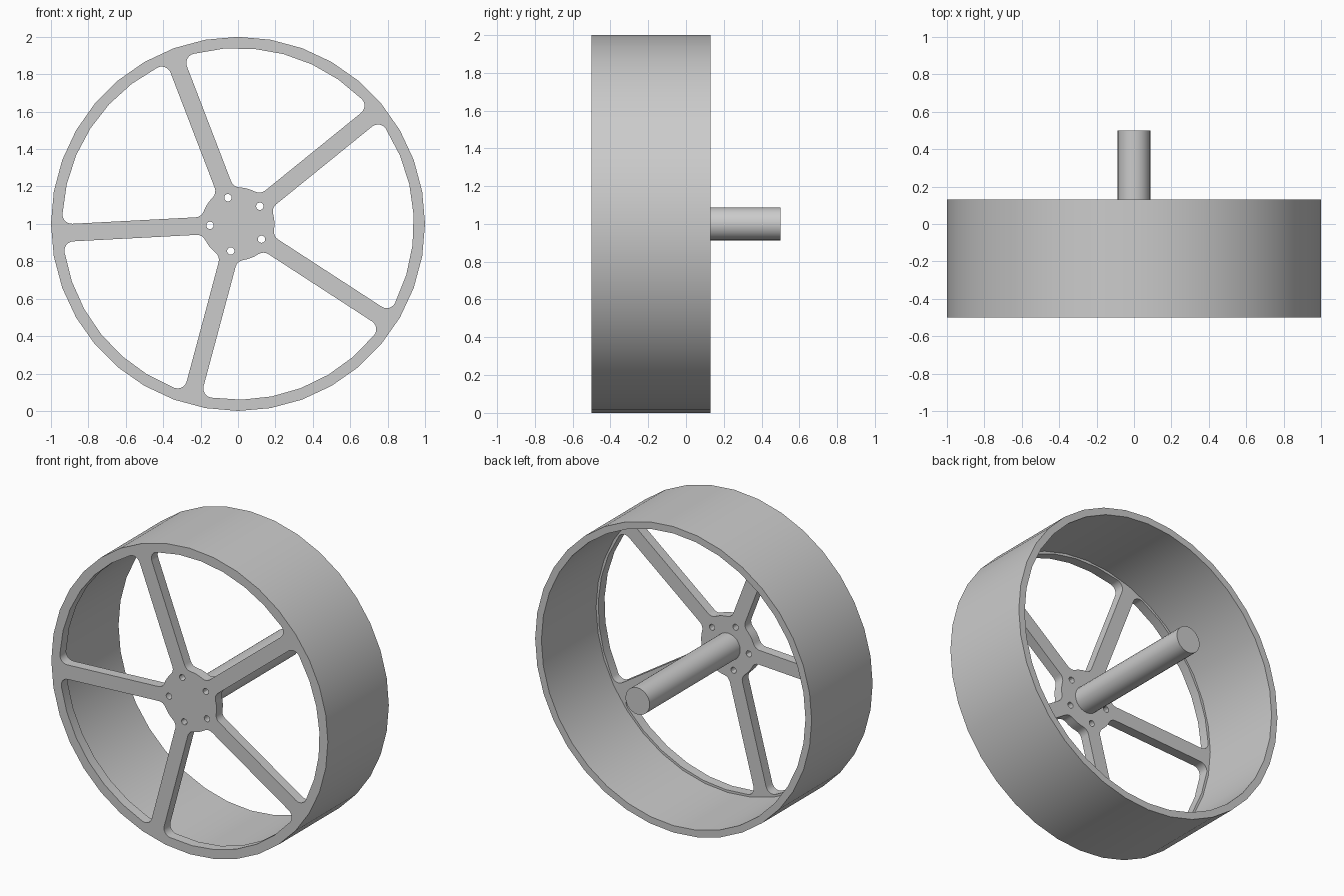
import bpy, bmesh, math
from mathutils import Vector, Matrix

cube = bpy.data.objects.get("Cube")
if cube:
    bpy.data.objects.remove(cube, do_unlink=True)

SPOKES = 5
SPOKE_ANGLE = math.radians(39)
STEP = math.tau / SPOKES
RIM, LIP, BORE = 1.0, 0.94, 0.955     # outer rim, window edge, barrel inside
HUB, HALF = 0.195, 0.047              # hub radius, half spoke width
FILLET = 0.05
FRONT, BACK, THICK = -0.5, 0.13, 0.065
AXLE_R, AXLE_END = 0.0875, 0.5
CENTRE = Vector((0, 0, 1))

metal = bpy.data.materials.new("grey metal")
metal.use_nodes = True
grey = (0.6, 0.6, 0.6, 1)
metal.diffuse_color = grey
metal.node_tree.nodes["Principled BSDF"].inputs["Base Color"].default_value = grey


def arc(cx, cy, r, a0, a1, n):
    """Points along an arc, both ends included."""
    return [Vector((cx + r * math.cos(a0 + (a1 - a0) * i / n),
                    cy + r * math.sin(a0 + (a1 - a0) * i / n))) for i in range(n + 1)]


def circle(cx, cy, r, n):
    return arc(cx, cy, r, 0, math.tau, n)[:-1]


def turn(points, angle):
    rot = Matrix.Rotation(angle, 2)
    return [rot @ p for p in points]


def window():
    """Rounded opening between a spoke along +x and the next one."""
    v = HALF + FILLET
    inner, outer = HUB + FILLET, LIP - FILLET
    a_in, a_out = math.asin(v / inner), math.asin(v / outer)
    half = arc(0, 0, HUB, STEP / 2, a_in, 2)[:-1]
    half += arc(inner * math.cos(a_in), v, FILLET, math.pi + a_in, 1.5 * math.pi, 4)
    half += arc(outer * math.cos(a_out), v, FILLET, -math.pi / 2, a_out, 6)
    half += arc(0, 0, LIP, a_out, STEP / 2, 3)[1:]
    # mirror across the middle of the opening
    c, s = math.cos(STEP), math.sin(STEP)
    flip = Matrix(((c, s), (s, -c)))
    return half + [flip @ p for p in reversed(half[1:-1])]


def finish(obj):
    """Weld, fix normals, colour and smooth one part."""
    bm = bmesh.new()
    bm.from_mesh(obj.data)
    bmesh.ops.remove_doubles(bm, verts=bm.verts, dist=0.0005)
    bmesh.ops.recalc_face_normals(bm, faces=bm.faces)
    bm.to_mesh(obj.data)
    bm.free()
    obj.data.materials.clear()
    obj.data.materials.append(metal)
    bpy.ops.object.select_all(action='DESELECT')
    obj.select_set(True)
    bpy.context.view_layer.objects.active = obj
    bpy.ops.object.shade_smooth_by_angle(angle=math.radians(30))


def add_mesh(name, bm):
    mesh = bpy.data.meshes.new(name)
    bm.to_mesh(mesh)
    bm.free()
    obj = bpy.data.objects.new(name, mesh)
    bpy.context.collection.objects.link(obj)
    return obj


# Spoked front plate: disc outline with openings and bolt holes
outlines = [circle(0, 0, RIM, 36)]
for i in range(SPOKES):
    angle = SPOKE_ANGLE + i * STEP
    outlines.append(turn(window(), angle))
    outlines.append(turn(circle(0.15, 0, 0.02, 12), angle))

curve = bpy.data.curves.new("spoked_plate", 'CURVE')
curve.dimensions = '2D'
curve.fill_mode = 'BOTH'
curve.extrude = THICK / 2
for points in outlines:
    spline = curve.splines.new('POLY')
    spline.points.add(len(points) - 1)
    for target, p in zip(spline.points, points):
        target.co = (p.x, p.y, 0, 1)
    spline.use_cyclic_u = True

shape = bpy.data.objects.new("plate_outline", curve)
bpy.context.collection.objects.link(shape)
mesh = bpy.data.meshes.new_from_object(
    shape.evaluated_get(bpy.context.evaluated_depsgraph_get()))
bpy.data.objects.remove(shape, do_unlink=True)
mesh.transform(Matrix.Translation(CENTRE + Vector((0, FRONT + THICK / 2, 0)))
               @ Matrix.Rotation(math.pi / 2, 4, 'X'))
plate = bpy.data.objects.new("spoked_plate", mesh)
bpy.context.collection.objects.link(plate)
finish(plate)

# Rim barrel behind the plate
bm = bmesh.new()
profile = [(RIM, FRONT + THICK), (RIM, BACK), (BORE, BACK), (BORE, FRONT + THICK)]
verts = [bm.verts.new(CENTRE + Vector((r, y, 0))) for r, y in profile]
edges = [bm.edges.new(pair) for pair in zip(verts, verts[1:])]
bmesh.ops.spin(bm, geom=verts + edges, cent=CENTRE, axis=(0, 1, 0),
               angle=math.tau, steps=36)
finish(add_mesh("rim_barrel", bm))

# Axle
bm = bmesh.new()
start = FRONT + THICK / 2
bmesh.ops.create_cone(
    bm, cap_ends=True, segments=24, radius1=AXLE_R, radius2=AXLE_R,
    depth=AXLE_END - start,
    matrix=Matrix.Translation(CENTRE + Vector((0, (start + AXLE_END) / 2, 0)))
    @ Matrix.Rotation(math.pi / 2, 4, 'X'))
finish(add_mesh("axle", bm))
